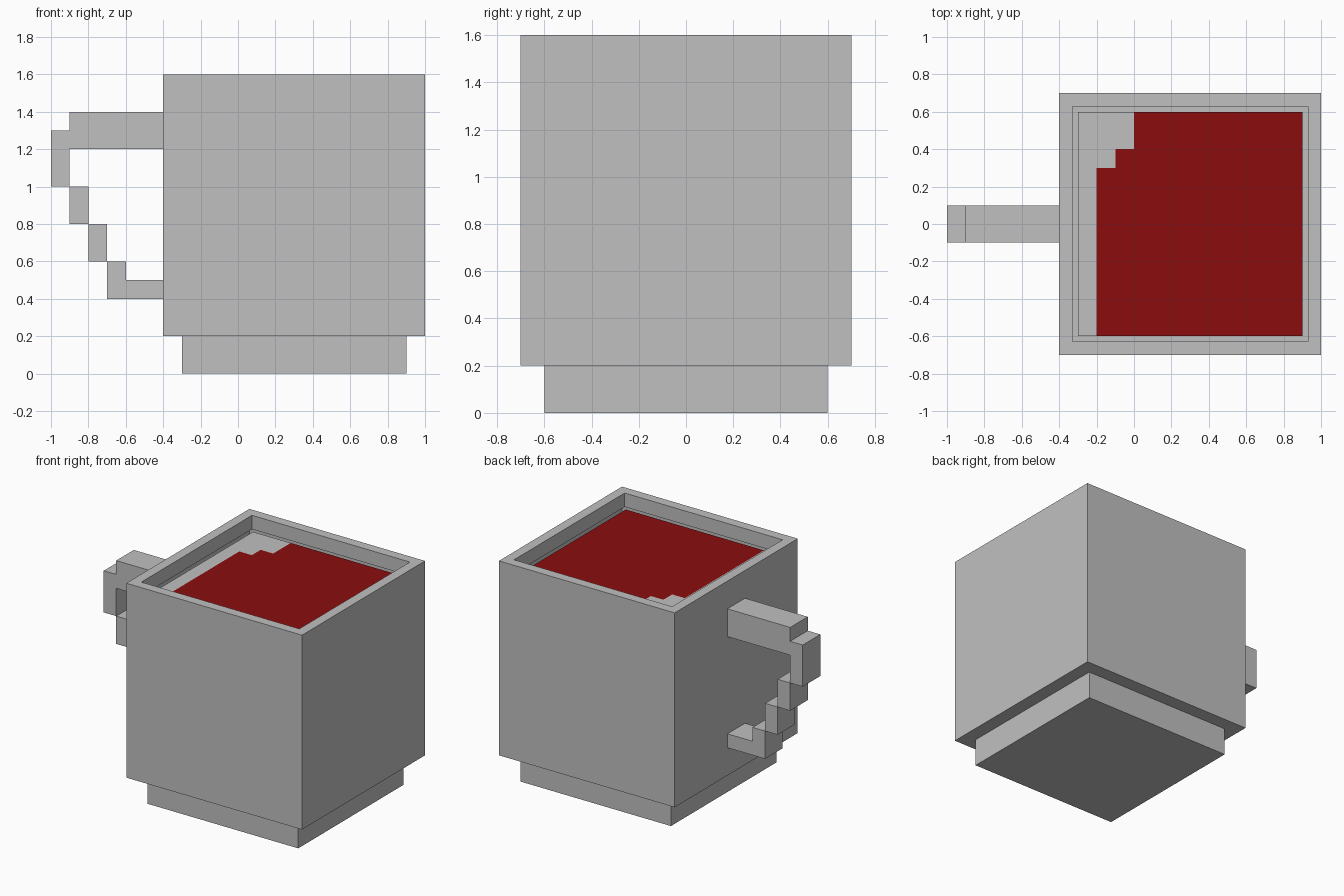
import bpy
import bmesh
from math import radians
from mathutils import Matrix, Vector

default = bpy.data.objects.get("Cube")
if default:
    bpy.data.objects.remove(default, do_unlink=True)


def make_material(name, color):
    mat = bpy.data.materials.new(name)
    mat.use_nodes = True
    mat.diffuse_color = color
    mat.node_tree.nodes["Principled BSDF"].inputs["Base Color"].default_value = color
    return mat


grey = make_material("grey_ceramic", (0.527, 0.527, 0.527, 1))
red = make_material("dark_red_drink", (0.258, 0.004, 0.004, 1))


def finish(name, bm, *mats):
    mesh = bpy.data.meshes.new(name)
    bm.to_mesh(mesh)
    bm.free()
    for mat in mats:
        mesh.materials.append(mat)
    obj = bpy.data.objects.new(name, mesh)
    bpy.context.collection.objects.link(obj)
    return obj


def box(width, bottom, top):
    """Square block centred on the cup axis; returns its bmesh and top face."""
    bm = bmesh.new()
    place = Matrix.Translation((CUP_X, 0, (bottom + top) / 2))
    scale = Matrix.Diagonal((width, width, top - bottom, 1))
    bmesh.ops.create_cube(bm, size=1, matrix=place @ scale)
    bm.normal_update()
    return bm, max(bm.faces, key=lambda f: f.normal.z)


CUP_X = 0.3
SURFACE_Z = 1.5

# Foot: open on top, where the cup body covers it
bm, lid = box(1.2, 0, 0.2)
bmesh.ops.delete(bm, geom=[lid], context='FACES_ONLY')
finish("cup_foot", bm, grey)

# Cup body: thick rim with a recess down to the drink
bm, lid = box(1.4, 0.2, 1.6)
bmesh.ops.inset_region(bm, faces=[lid], thickness=0.1)
well = bmesh.ops.extrude_discrete_faces(bm, faces=[lid])["faces"][0]
for v in well.verts:
    v.co.z = SURFACE_Z
bmesh.ops.delete(bm, geom=[well], context='FACES_ONLY')
finish("cup_body", bm, grey)

# Drink surface: red, with a stepped grey margin on the left and back corner
bm = bmesh.new()
bmesh.ops.create_grid(bm, x_segments=12, y_segments=12, size=0.6,
                      matrix=Matrix.Translation((CUP_X, 0, SURFACE_Z)))
for f in bm.faces:
    c = f.calc_center_median()
    edge = 0 if c.y > 0.4 else -0.1 if c.y > 0.3 else -0.2
    f.material_index = 1 if c.x > edge else 0
bmesh.ops.dissolve_limit(bm, angle_limit=radians(1), verts=bm.verts[:],
                         edges=bm.edges[:], delimit={'MATERIAL'})
finish("drink_surface", bm, grey, red)


# Handle: stepped side profiles (x, z) extruded across y
def handle_part(name, outline):
    bm = bmesh.new()
    face = bm.faces.new([bm.verts.new((x, -0.1, z)) for x, z in outline])
    side = bmesh.ops.extrude_face_region(bm, geom=[face])["geom"]
    bmesh.ops.translate(bm, vec=Vector((0, 0.2, 0)),
                        verts=[g for g in side if isinstance(g, bmesh.types.BMVert)])
    bmesh.ops.recalc_face_normals(bm, faces=bm.faces[:])
    finish(name, bm, grey)


handle_part("handle_top", [(-0.4, 1.2), (-0.4, 1.4), (-0.9, 1.4), (-0.9, 1.3),
                           (-1, 1.3), (-1, 1), (-0.9, 1), (-0.9, 1.2)])
for name, x, z in (("handle_upper_step", -0.9, 0.8), ("handle_lower_step", -0.8, 0.6)):
    handle_part(name, [(x, z), (x + 0.1, z), (x + 0.1, z + 0.2), (x, z + 0.2)])
handle_part("handle_bottom", [(-0.4, 0.4), (-0.4, 0.5), (-0.6, 0.5),
                              (-0.6, 0.6), (-0.7, 0.6), (-0.7, 0.4)])
